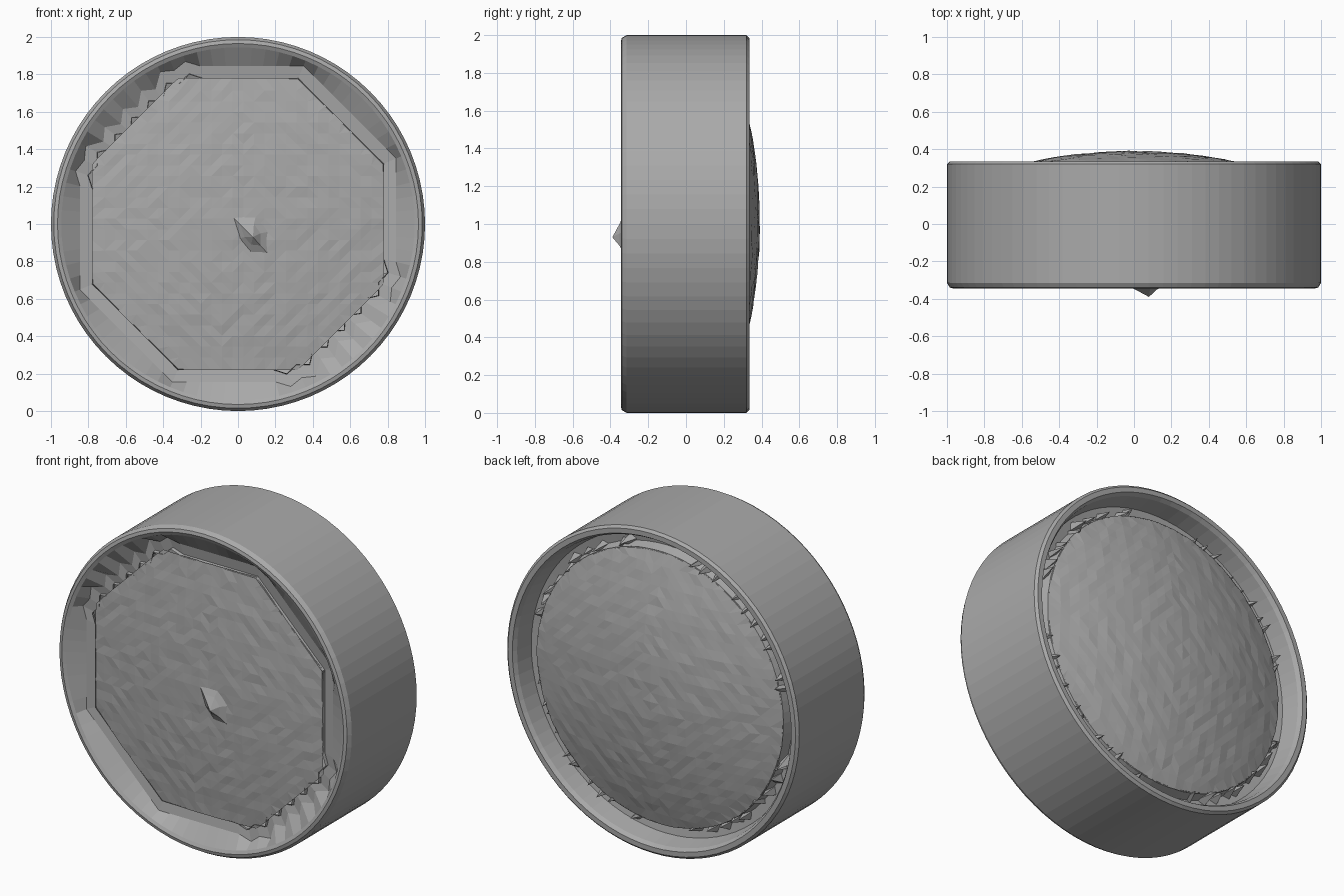
import bpy, bmesh, math, random
from mathutils import Vector

random.seed(4)
cube = bpy.data.objects.get("Cube")
if cube:
    bpy.data.objects.remove(cube)

grey = bpy.data.materials.new("plain grey")
grey.use_nodes = True
TONE = (0.4, 0.4, 0.4, 1)
grey.diffuse_color = TONE
grey.node_tree.nodes["Principled BSDF"].inputs["Base Color"].default_value = TONE

SEG = 80
CENTRE = Vector((0, 0, 1))


def finish(name, bm):
    bmesh.ops.recalc_face_normals(bm, faces=bm.faces)
    mesh = bpy.data.meshes.new(name)
    bm.to_mesh(mesh)
    bm.free()
    mesh.materials.append(grey)
    obj = bpy.data.objects.new(name, mesh)
    bpy.context.collection.objects.link(obj)
    return obj


def octagon(a):
    """Radius factor that turns a circle into an octagon."""
    step = math.pi / 4
    return 1 / math.cos((a + step / 2) % step - step / 2)


def ragged(i, a):
    """Saw teeth on the upper left and lower right diagonals."""
    return 0.025 * (-1) ** i if abs(math.sin(a - math.pi / 4)) > 0.88 else 0


def ring(bm, r, y, eight=False, noise=0.0):
    verts = []
    for i in range(SEG):
        a = math.tau * i / SEG
        rad = r * octagon(a) + ragged(i, a) if eight else r
        rad = min(rad, max(r, 0.925))
        verts.append(bm.verts.new((rad * math.cos(a), y + random.uniform(-noise, noise),
                                   1 + rad * math.sin(a))))
    return verts


def bridge(bm, a, b):
    for i in range(SEG):
        j = (i + 1) % SEG
        bm.faces.new((a[i], a[j], b[j], b[i]))


# Drum wall with a sloped front channel and a deep back channel
bm = bmesh.new()
profile = [
    (0.775, -0.285, True), (0.78, -0.265, True), (0.845, -0.275, True),
    (0.945, -0.335, False), (0.965, -0.345, False), (0.985, -0.34, False),
    (1.0, -0.315, False), (1.0, 0.32, False), (0.985, 0.335, False),
    (0.955, 0.335, False), (0.94, 0.31, False), (0.92, 0.2, False),
    (0.86, 0.19, False), (0.84, 0.255, False)]
rings = [ring(bm, *p) for p in profile]
for a, b in zip(rings, rings[1:]):
    bridge(bm, a, b)
finish("drum_wall", bm)


def domed_panel(name, edge, height, drop, eight, pitch=0.057):
    """Shallow dome cut from a square grid of facets, closed by an edge ring."""
    n = int(2 * edge / pitch) + 2
    bm = bmesh.new()
    bmesh.ops.create_grid(bm, x_segments=n, y_segments=n, size=n * pitch / 2)

    def limit(x, z):
        return edge * (octagon(math.atan2(z, x)) if eight else 1)

    outside = [f for f in bm.faces if any(
        math.hypot(v.co.x, v.co.y) > limit(v.co.x, v.co.y) + pitch * 0.7 for v in f.verts)]
    bmesh.ops.delete(bm, geom=outside, context='FACES')
    for v in bm.verts:
        x, z = v.co.x, v.co.y
        r, lim = math.hypot(x, z), limit(x, z)
        # Pull the rim of the grid onto the panel outline
        if r > lim or v.is_boundary:
            x, z, r = x * lim / r, z * lim / r, lim
        y = height - drop * (r / edge) ** 2
        v.co = (x, y + random.uniform(-0.003, 0.003), 1 + z)
    bmesh.ops.triangulate(bm, faces=bm.faces)
    return finish(name, bm)


# Front panel: octagonal, nearly flat.  Back panel: round, more domed
front = domed_panel("front_panel", 0.78, 0.335, 0.05, True)
for v in front.data.vertices:
    v.co.y = -v.co.y
domed_panel("back_dome", 0.845, 0.39, 0.137, False)

# Ragged chips around the edge of the back dome
bm = bmesh.new()
for k in range(52):
    a = math.tau * k / 52 + random.uniform(-0.05, 0.05)
    if abs(math.sin(2 * a)) < 0.35:
        continue
    out = Vector((math.cos(a), 0, math.sin(a)))
    side = Vector((-out.z, 0, out.x))
    w = random.uniform(0.02, 0.04)
    base = CENTRE + out * random.uniform(0.84, 0.87)
    corners = [base + side * w, base - side * w, base + out * w * 1.2, base - out * w]
    order = (0, 2, 1, 3)
    low = [bm.verts.new(corners[i] + Vector((0, 0.19, 0))) for i in order]
    tip = bm.verts.new(base + side * random.uniform(-w, w)
                       + Vector((0, random.uniform(0.27, 0.31), 0)))
    bm.faces.new(low)
    for i in range(4):
        bm.faces.new((low[i], low[(i + 1) % 4], tip))
finish("edge_chips", bm)

# Small faceted spike at the middle of the front
bm = bmesh.new()
outline = [(-0.05, 1.06), (0.1, 1.06), (0.17, 0.96), (0.17, 0.83), (0.07, 0.84), (0, 0.92)]
base = [bm.verts.new((x, -0.325, z)) for x, z in outline]
mid = [bm.verts.new((0.07 + (x - 0.07) * 0.5, -0.352, 0.94 + (z - 0.94) * 0.5))
       for x, z in outline]
tip = bm.verts.new((0.08, -0.39, 0.93))
bm.faces.new(base)
for i in range(len(base)):
    j = (i + 1) % len(base)
    bm.faces.new((base[i], base[j], mid[j], mid[i]))
    bm.faces.new((mid[i], mid[j], tip))
finish("front_spike", bm)
